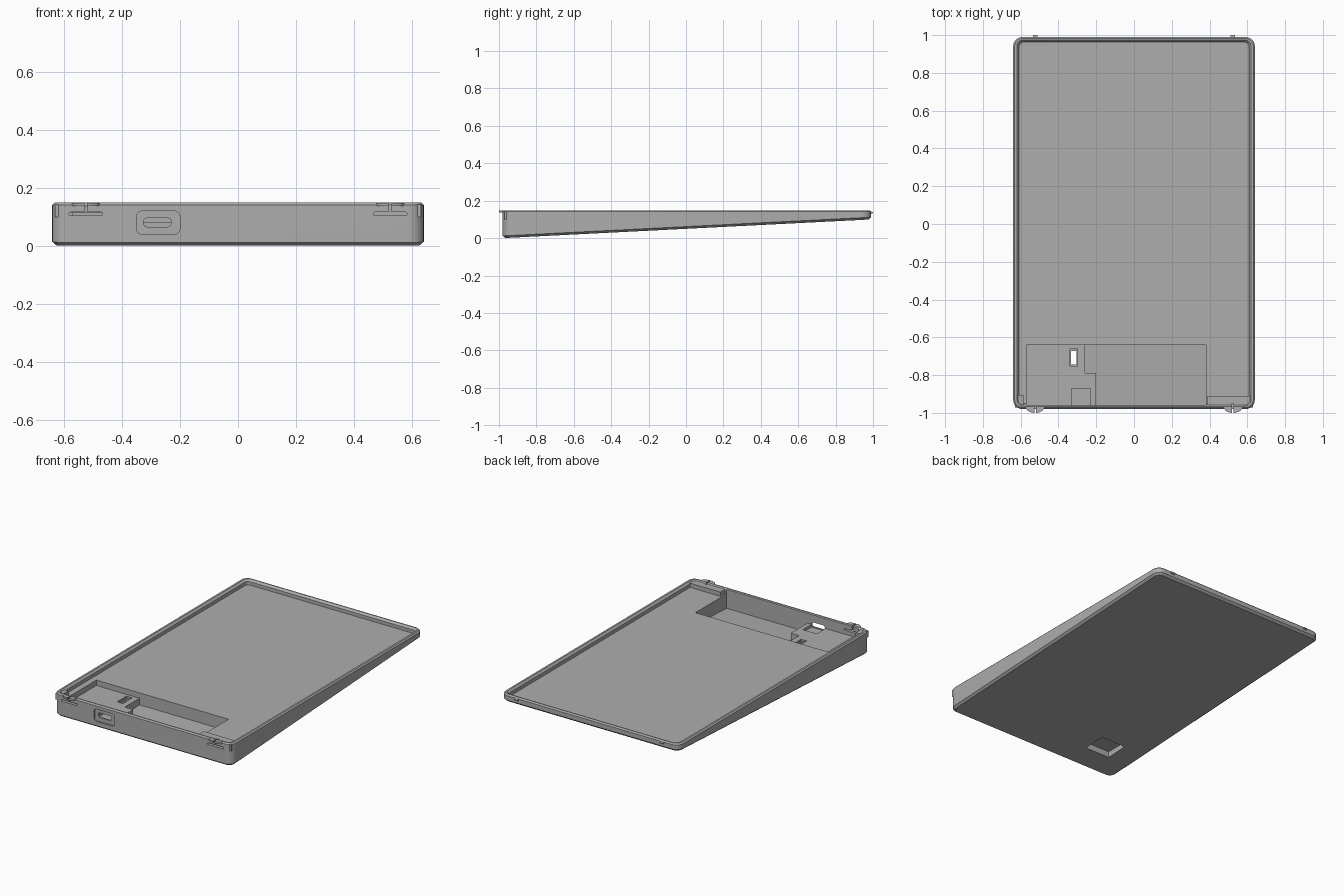
import bpy, bmesh, math

cube = bpy.data.objects.get("Cube")
if cube:
    bpy.data.objects.remove(cube, do_unlink=True)

grey = bpy.data.materials.new("mid_grey")
grey.use_nodes = True
colour = (0.42, 0.42, 0.42, 1)
grey.diffuse_color = colour
grey.node_tree.nodes["Principled BSDF"].inputs["Base Color"].default_value = colour


def underside(y):
    """Height of the sloping base at depth y."""
    return 0.1 * (y + 0.98) / 1.97


def above_base(gap):
    return lambda y: underside(y) + gap


def rect(x0, x1, y0, y1, radius=0, inset=0, steps=6):
    """Outline of a rectangle, with rounded corners if a radius is given."""
    x0, x1, y0, y1 = x0 + inset, x1 - inset, y0 + inset, y1 - inset
    if not radius:
        return [(x0, y0), (x1, y0), (x1, y1), (x0, y1)]
    r = radius - inset
    centres = [(x1 - r, y1 - r), (x0 + r, y1 - r), (x0 + r, y0 + r), (x1 - r, y0 + r)]
    return [(cx + r * math.cos((q + s / steps) * math.pi / 2),
             cy + r * math.sin((q + s / steps) * math.pi / 2))
            for q, (cx, cy) in enumerate(centres) for s in range(steps + 1)]


def loft(name, layers):
    """Closed solid through (outline, height) layers; height may depend on y."""
    bm = bmesh.new()
    rings = []
    for outline, z in layers:
        rings.append([bm.verts.new((x, y, z(y) if callable(z) else z)) for x, y in outline])
    n = len(rings[0])
    for low, high in zip(rings, rings[1:]):
        for i in range(n):
            j = (i + 1) % n
            bm.faces.new((low[i], low[j], high[j], high[i]))
    bm.faces.new(rings[0][::-1])
    bm.faces.new(rings[-1])
    bmesh.ops.recalc_face_normals(bm, faces=bm.faces)
    mesh = bpy.data.meshes.new(name)
    bm.to_mesh(mesh)
    bm.free()
    mesh.materials.append(grey)
    ob = bpy.data.objects.new(name, mesh)
    bpy.context.collection.objects.link(ob)
    return ob


def prism(name, outline, z0, z1):
    return loft(name, [(outline, z0), (outline, z1)])


def wall_cut(x0, x1, z0, z1, y0, y1, radius):
    """Rounded opening running along y, for cutting the front wall."""
    ob = prism("front_opening", rect(x0, x1, z0, z1, radius), -y1, -y0)
    for v in ob.data.vertices:
        x, z, depth = v.co
        v.co = (x, -depth, z)
    return ob


def combine(target, other, operation):
    mod = target.modifiers.new(operation.lower(), 'BOOLEAN')
    mod.operation, mod.solver, mod.object = operation, 'EXACT', other
    bpy.context.view_layer.objects.active = target
    bpy.ops.object.modifier_apply(modifier=mod.name)
    bpy.data.objects.remove(other, do_unlink=True)


def cut(other):
    combine(case, other, 'DIFFERENCE')


def add(other):
    combine(case, other, 'UNION')


# Wedge-shaped shell with chamfered bottom and top edges
def shell(inset):
    return rect(-0.64, 0.64, -0.98, 0.99, 0.05, inset)


case = loft("wedge_case", [(shell(0.014), above_base(0)), (shell(0), above_base(0.012)),
                           (shell(0), 0.141), (shell(0.008), 0.149)])


# Shallow tray with a bevelled lip
def tray(inset):
    return rect(-0.62, 0.62, -0.965, 0.975, 0.035, inset)


cut(loft("tray_cut", [(tray(0.012), 0.115), (tray(0.012), 0.137),
                      (tray(0), 0.149), (tray(0), 0.2)]))

# Deep electronics pocket at the front
cut(prism("pocket_cut", rect(-0.57, 0.38, -0.96, -0.64), above_base(0.02), 0.2))

# Raised L-shaped connector platform in the pocket
add(prism("connector_platform",
          [(-0.58, -0.97), (-0.2, -0.97), (-0.2, -0.79), (-0.26, -0.79),
           (-0.26, -0.63), (-0.58, -0.63)], above_base(0.015), 0.08))

# Solid front corners beside the pocket
add(prism("left_corner_block", rect(0.39, 0.63, -0.971, -0.91), 0.1, 0.1425))
add(prism("right_corner_block", rect(-0.63, -0.585, -0.971, -0.905), 0.1, 0.1425))

# Connector seat, port recess and port slot
cut(prism("seat_cut", rect(-0.33, -0.23, -0.96, -0.87), 0.062, 0.2))
cut(wall_cut(-0.35, -0.2, 0.04, 0.12, -1.1, -0.97, 0.02))
cut(wall_cut(-0.325, -0.23, 0.066, 0.096, -1.1, -0.94, 0.012))

# Switch recess underneath, with its window through the platform
cut(loft("switch_cut", [(rect(-0.475, -0.295, -0.805, -0.655), -0.1),
                        (rect(-0.475, -0.295, -0.805, -0.655), 0.048)]))
cut(prism("window_rim_cut", rect(-0.34, -0.298, -0.755, -0.66), 0.07, 0.1))
cut(prism("window_cut", rect(-0.334, -0.304, -0.745, -0.672), 0.02, 0.1))

# Sprung latch tabs on the front, each freed by a T-shaped slit
for side in (-1, 1):
    cx = 0.524 * side
    arc = [(cx + 0.048 * math.cos(a), -0.972 + 0.028 * math.sin(a))
           for a in (math.pi * (1 + i / 12) for i in range(13))]
    add(prism("latch_tab", arc + [(cx + 0.048, -0.966), (cx - 0.048, -0.966)][::1],
              0.137, 0.1485))
    cut(wall_cut(cx - 0.058, cx + 0.058, 0.105, 0.116, -1.1, -0.95, 0.005))
    cut(prism("slit_cut", rect(cx - 0.004, cx + 0.004, -1.1, -0.95), 0.11, 0.2))

# Small catch nubs on the back edge
for side in (-1, 1):
    x = 0.524 * side
    add(loft("catch_nub", [(rect(x - 0.012, x + 0.012, 0.982, 0.991), 0.128),
                           (rect(x - 0.012, x + 0.012, 0.982, 1.0), 0.134),
                           (rect(x - 0.012, x + 0.012, 0.982, 1.0), 0.138),
                           (rect(x - 0.012, x + 0.012, 0.982, 0.991), 0.143)]))

# Keep flat faces flat, smooth only the rounded corners
bpy.ops.object.select_all(action='DESELECT')
case.select_set(True)
bpy.context.view_layer.objects.active = case
bpy.ops.object.shade_smooth_by_angle(angle=math.radians(25))
